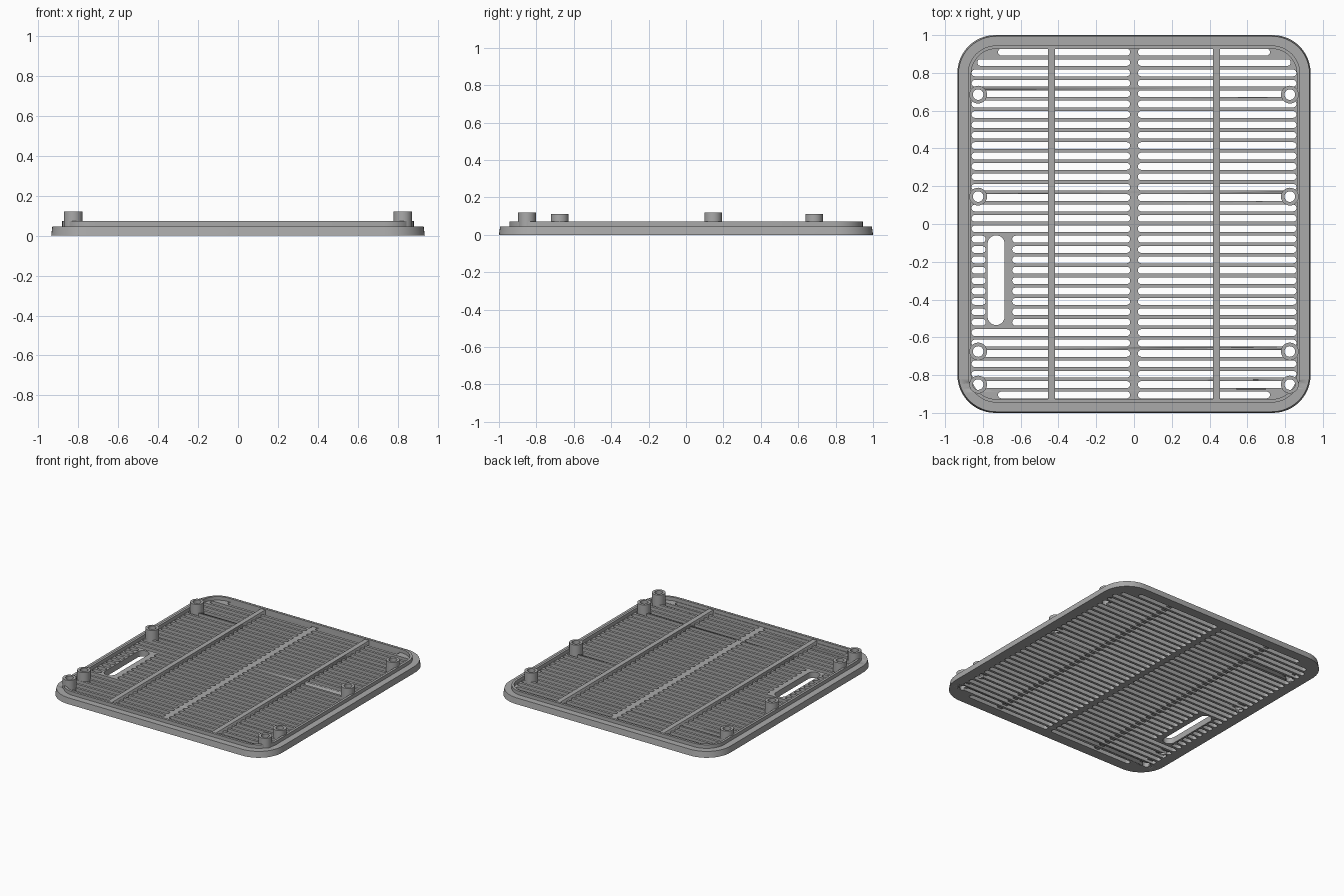
import bpy, bmesh
from math import sin, cos, pi

if "Cube" in bpy.data.objects:
    bpy.data.objects.remove(bpy.data.objects["Cube"], do_unlink=True)

grey = bpy.data.materials.new("plain grey")
grey.use_nodes = True
grey.diffuse_color = (0.4, 0.4, 0.4, 1)
grey.node_tree.nodes["Principled BSDF"].inputs["Base Color"].default_value = (0.4, 0.4, 0.4, 1)


def rounded(x0, x1, y0, y1, r, n=8):
    """Outline of a rectangle with round corners."""
    pts = []
    centres = [(x1 - r, y1 - r), (x0 + r, y1 - r), (x0 + r, y0 + r), (x1 - r, y0 + r)]
    for k, (cx, cy) in enumerate(centres):
        for i in range(n + 1):
            a = (k + i / n) * pi / 2
            p = (cx + r * cos(a), cy + r * sin(a))
            if not pts or abs(p[0] - pts[-1][0]) + abs(p[1] - pts[-1][1]) > 1e-5:
                pts.append(p)
    if abs(pts[0][0] - pts[-1][0]) + abs(pts[0][1] - pts[-1][1]) < 1e-5:
        pts.pop()
    return pts


def frame(hx, hy, r, n=12):
    return rounded(-hx, hx, -hy, hy, r, n)


def slab(name, loops, z0, z1):
    """Extruded flat shape; inner outlines become holes."""
    cu = bpy.data.curves.new(name, 'CURVE')
    cu.dimensions = '2D'
    cu.fill_mode = 'BOTH'
    cu.extrude = (z1 - z0) / 2
    for pts in loops:
        s = cu.splines.new('POLY')
        s.points.add(len(pts) - 1)
        for p, q in zip(s.points, pts):
            p.co = (q[0], q[1], 0, 1)
        s.use_cyclic_u = True
    tmp = bpy.data.objects.new(name + " outline", cu)
    bpy.context.collection.objects.link(tmp)
    bpy.context.view_layer.update()
    me = bpy.data.meshes.new_from_object(tmp.evaluated_get(bpy.context.evaluated_depsgraph_get()))
    bpy.data.objects.remove(tmp, do_unlink=True)
    bm = bmesh.new()
    bm.from_mesh(me)
    bmesh.ops.remove_doubles(bm, verts=bm.verts, dist=1e-5)
    bmesh.ops.translate(bm, verts=bm.verts, vec=(0, 0, (z0 + z1) / 2))
    bmesh.ops.recalc_face_normals(bm, faces=bm.faces)
    bm.to_mesh(me)
    bm.free()
    me.materials.clear()
    me.materials.append(grey)
    ob = bpy.data.objects.new(name, me)
    bpy.context.collection.objects.link(ob)
    return ob


def smooth(ob):
    bpy.ops.object.select_all(action='DESELECT')
    ob.select_set(True)
    bpy.context.view_layer.objects.active = ob
    bpy.ops.object.shade_smooth_by_angle(angle=0.6)


FLOOR = 0.045
EDGE, MID = 0.86, 0.02

# Vent slots: two columns of rows, interrupted on one side by the hand slot
slots = []
for i in range(34):
    y = 0.91 - i * 0.055
    end = {0: 0.72, 33: 0.72, 1: 0.83, 32: 0.83}.get(i, EDGE)
    spans = [(MID, end)]
    if 18 <= i <= 26:
        spans += [(-EDGE, -0.785), (-0.645, -MID)]
    else:
        spans.append((-end, -MID))
    slots += [rounded(a, b, y - 0.018, y + 0.018, 0.0179, 4) for a, b in spans]
hand_slot = rounded(-0.775, -0.685, -0.535, -0.06, 0.0449)

# Slotted plate with slightly drafted outer wall
plate = slab("slotted_plate", [frame(0.935, 1.0, 0.2), hand_slot] + slots, 0, FLOOR)
for v in plate.data.vertices:
    if v.co.z > 0.02 and (abs(v.co.x) > 0.865 or abs(v.co.y) > 0.93):
        v.co.x *= 0.994
        v.co.y *= 0.994

# Raised locating lip
lip = slab("raised_lip", [frame(0.88, 0.945, 0.15), frame(0.862, 0.927, 0.132)], FLOOR, 0.072)

# Stiffening ribs
for side, sx in (("left", 1), ("right", -1)):
    x = sx * 0.437
    slab(side + "_rib", [[(x - 0.018, -0.928), (x + 0.018, -0.928),
                          (x + 0.018, 0.928), (x - 0.018, 0.928)]], FLOOR - 0.03, 0.065)

# Screw bosses along both sides, with holes through the plate
bosses = [(0.685, 0.112), (0.145, 0.12), (-0.675, 0.112), (-0.85, 0.12)]
holes = []
for side, sx in (("left", 1), ("right", -1)):
    for k, (y, top) in enumerate(bosses):
        x = sx * 0.825
        ring = [rounded(x - r, x + r, y - r, y + r, r, 8) for r in (0.047, 0.028)]
        smooth(slab(f"{side}_boss_{k + 1}", ring, 0.02, top))
        holes.append(ring[1])
cutter = slab("hole_cutter", holes, -0.05, 0.1)
cutter.hide_render = True
cutter.hide_viewport = True
cut = plate.modifiers.new("screw holes", 'BOOLEAN')
cut.operation = 'DIFFERENCE'
cut.solver = 'EXACT'
cut.object = cutter

smooth(plate)
smooth(lip)
